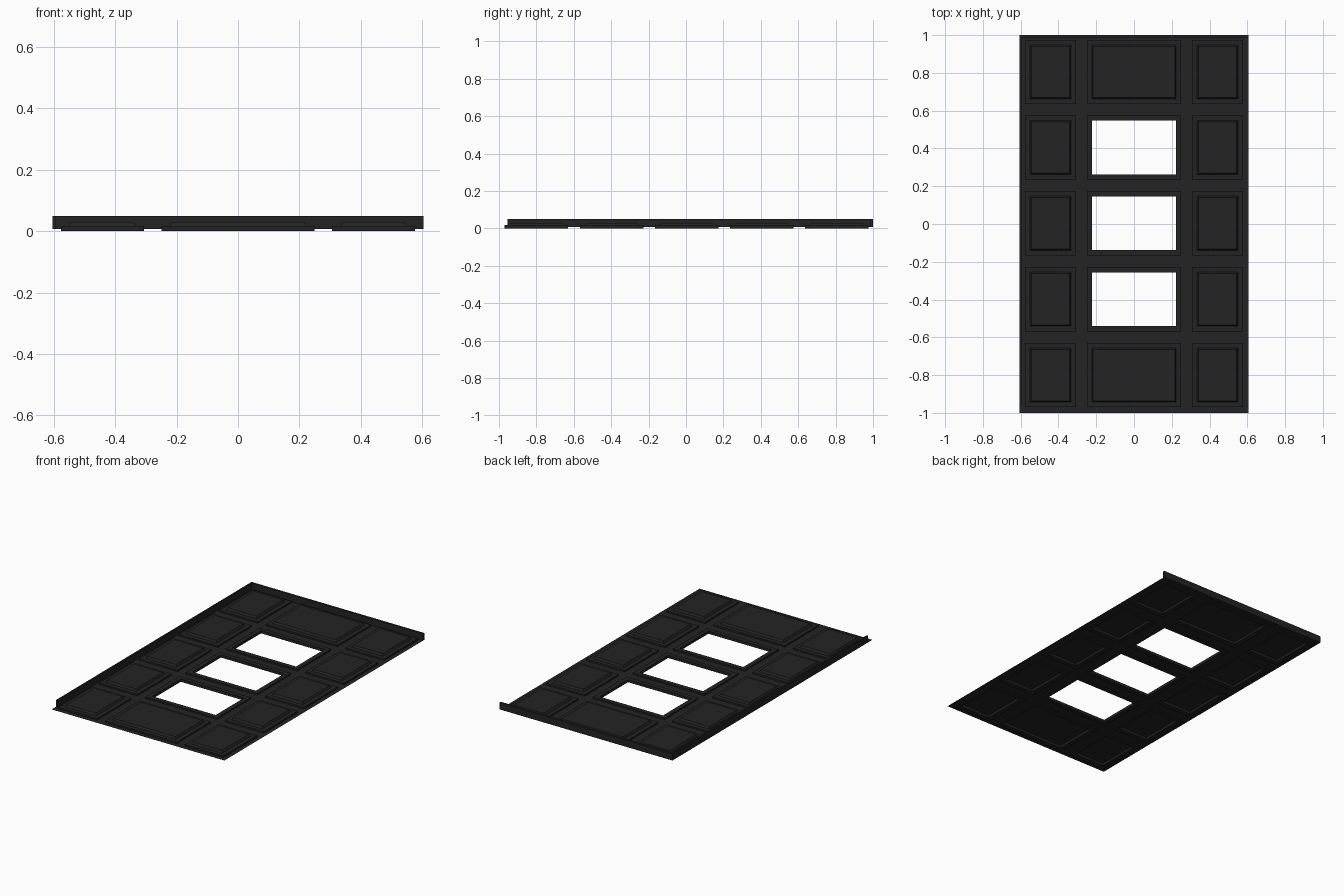
import bpy, bmesh

if "Cube" in bpy.data.objects:
    bpy.data.objects.remove(bpy.data.objects["Cube"])

mat = bpy.data.materials.new("charcoal black")
mat.diffuse_color = (0.017, 0.017, 0.0178, 1)
mat.use_nodes = True
mat.node_tree.nodes["Principled BSDF"].inputs["Base Color"].default_value = mat.diffuse_color

SHEET_Z = 0.007
COLS = [(-0.442, 0.135), (0.0, 0.25), (0.442, 0.135)]          # centre, half width
ROWS = [(-0.8, 0.17), (-0.398, 0.17), (0.004, 0.17), (0.405, 0.17), (0.805, 0.17)]


def finish(name, bm):
    bmesh.ops.recalc_face_normals(bm, faces=bm.faces)
    me = bpy.data.meshes.new(name)
    bm.to_mesh(me)
    bm.free()
    me.materials.append(mat)
    ob = bpy.data.objects.new(name, me)
    bpy.context.collection.objects.link(ob)
    return ob


def moulded(name, cx, cy, hx, hy, profile, closed):
    """Sweep an (inset, height) profile round a rectangle; cap or close it."""
    bm = bmesh.new()
    loops = []
    for inset, z in profile:
        a, b = hx - inset, hy - inset
        loops.append([bm.verts.new((cx + sx * a, cy + sy * b, z))
                      for sx, sy in ((-1, -1), (1, -1), (1, 1), (-1, 1))])
    pairs = list(zip(loops, loops[1:]))
    if closed:
        pairs.append((loops[-1], loops[0]))
    else:
        bm.faces.new(loops[0])
        bm.faces.new(loops[-1])
    for p, q in pairs:
        for i in range(4):
            j = (i + 1) % 4
            bm.faces.new((p[i], p[j], q[j], q[i]))
    return finish(name, bm)


def box(name, x0, x1, y0, y1, z0, z1):
    bm = bmesh.new()
    bmesh.ops.create_cube(bm, size=1)
    for v in bm.verts:
        v.co = (x1 if v.co.x > 0 else x0, y1 if v.co.y > 0 else y0,
                z1 if v.co.z > 0 else z0)
    return finish(name, bm)


# Thin base sheet: a lattice of strips, open where panels and windows sit
xs = [-0.605] + [c + s * h for c, h in COLS for s in (-1, 1)] + [0.605]
ys = [-1.0] + [c + s * h for c, h in ROWS for s in (-1, 1)] + [1.0]
bm = bmesh.new()
grid = [[bm.verts.new((x, y, SHEET_Z)) for y in ys] for x in xs]
for i in range(len(xs) - 1):
    for j in range(len(ys) - 1):
        if not (i % 2 and j % 2):
            bm.faces.new((grid[i][j], grid[i + 1][j],
                          grid[i + 1][j + 1], grid[i][j + 1]))
finish("base_sheet", bm)

# Raised panels and open window frames
panel_profile = [(0.036, 0.012), (0.03, 0.0), (0, 0.0), (0, 0.017),
                 (0.027, 0.017), (0.034, 0.03)]
frame_profile = [(0.028, 0.0), (0, 0.0), (0, 0.017), (0.028, 0.017)]
for i, (cx, hx) in enumerate(COLS):
    for j, (cy, hy) in enumerate(ROWS):
        if i == 1 and j in (1, 2, 3):
            moulded(f"window_frame_{j}", cx, cy, hx, hy, frame_profile, True)
        else:
            moulded(f"panel_{i}_{j}", cx, cy, hx, hy, panel_profile, False)

# Upright flanges on the left and back edges
box("left_flange", -0.605, -0.595, -0.955, 1.0, SHEET_Z, 0.05)
box("back_flange", -0.605, 0.605, 0.987, 1.0, SHEET_Z, 0.05)
